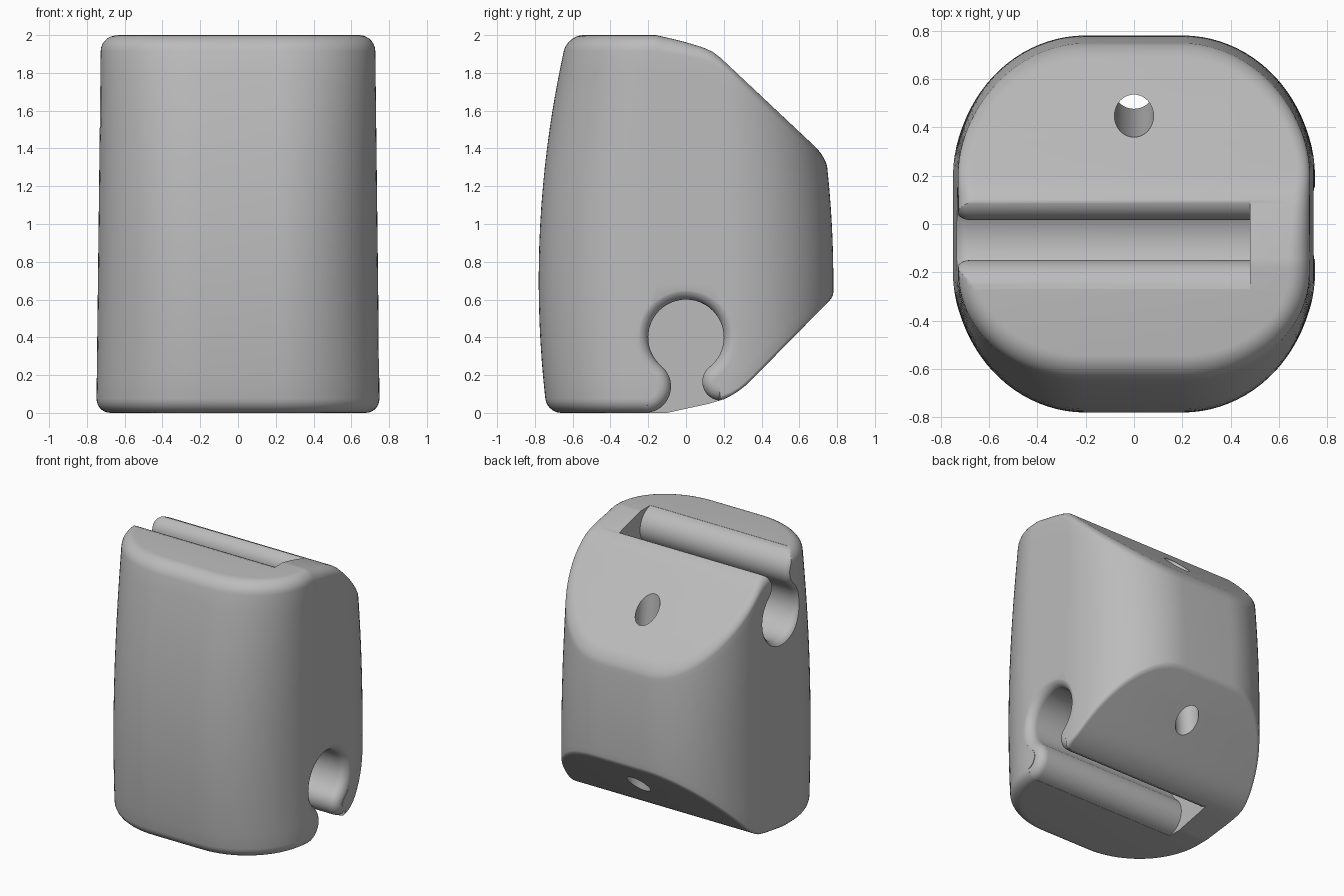
import bpy, bmesh, math
from math import sin, cos, pi, radians
from mathutils import Vector, Matrix

cube = bpy.data.objects.get("Cube")
if cube:
    bpy.data.objects.remove(cube, do_unlink=True)

grey = bpy.data.materials.new("plain_grey")
grey.use_nodes = True
grey.diffuse_color = (0.5, 0.5, 0.5, 1)
grey.node_tree.nodes["Principled BSDF"].inputs["Base Color"].default_value = (0.5, 0.5, 0.5, 1)

# Side profile of the upper and lower faces, as (y, z)
TOP = [(-1, 2), (-.16, 2), (-.08, 1.982), (0, 1.962), (.09, 1.935), (.14, 1.912),
       (.18, 1.882), (.22, 1.845), (.72, 1.375), (.9, 1.206)]
BOTTOM = [(-1, 0), (-.1, 0), (0, .022), (.12, .048), (.2, .072), (.26, .102),
          (.31, .14), (.36, .188), (.77, .605), (.9, .737)]
CORE = 0.2          # half size of the flat part of each side


def height(profile, y):
    for (y0, z0), (y1, z1) in zip(profile, profile[1:]):
        if y <= y1:
            return z0 + (z1 - z0) * (y - y0) / (y1 - y0)
    return profile[-1][1]


def blend(y, a, b):
    t = min(max((y + .1) / .35, 0), 1)
    return a + (b - a) * t


def make_object(name, bm):
    bmesh.ops.recalc_face_normals(bm, faces=bm.faces)
    mesh = bpy.data.meshes.new(name)
    bm.to_mesh(mesh)
    bm.free()
    mesh.materials.append(grey)
    obj = bpy.data.objects.new(name, mesh)
    bpy.context.collection.objects.link(obj)
    return obj


def bridge(bm, a, b):
    n = len(a)
    for i in range(n):
        bm.faces.new((a[i], a[(i + 1) % n], b[(i + 1) % n], b[i]))


# Half outline seen from above, front to back: (centre y, angle)
ARC, SIDE = 22, 20
outline = [(-CORE, -pi / 2 + pi / 2 * i / ARC) for i in range(ARC)]
outline += [(-CORE + 2 * CORE * i / SIDE, 0) for i in range(SIDE)]
outline += [(CORE, pi / 2 * i / ARC) for i in range(ARC + 1)]


def section(column, z, inset):
    """Point of the bulging, slightly tapered body at a given height."""
    cy, a = column
    width = .75 - .012 * z - CORE - inset
    depth = .78 - .09 * (z - .7) ** 2 - CORE - inset
    return Vector((CORE + width * cos(a), cy + depth * sin(a), z))


def rim(column, profile, radii, a, sign):
    """Point on the rounded edge between the wall and an end face."""
    z = 1
    for _ in range(12):
        y = section(column, z, 0).y
        r = blend(y, *radii)
        p = section(column, z, r * (1 - cos(a)))
        z = height(profile, p.y) + sign * r * (1 - sin(a))
    return section(column, z, r * (1 - cos(a)))


def body():
    bm = bmesh.new()
    steps, rows = 7, 18
    low_r, high_r = (.075, .02), (.085, .05)
    rings = []
    for i in range(steps, -1, -1):
        rings.append([rim(c, BOTTOM, low_r, pi / 2 * i / steps, 1) for c in outline])
    high = [[rim(c, TOP, high_r, pi / 2 * i / steps, -1) for c in outline]
            for i in range(steps + 1)]
    low = rings[-1]
    for k in range(1, rows):
        t = k / rows
        rings.append([section(c, p.z + (q.z - p.z) * t, 0)
                      for c, p, q in zip(outline, low, high[0])])
    rings += high
    loops = []
    for ring in rings:
        right = [bm.verts.new(p) for p in ring]
        left = [bm.verts.new((-p.x, p.y, p.z)) for p in reversed(ring)]
        loops.append(right + left)
    for a, b in zip(loops, loops[1:]):
        bridge(bm, a, b)
    # End faces are strips running straight across
    for loop in (loops[0], loops[-1]):
        n = len(loop)
        for i in range(len(outline) - 1):
            bm.faces.new((loop[i], loop[i + 1], loop[n - 2 - i], loop[n - 1 - i]))
    return make_object("body", bm)


def lip(side, radius, drop):
    """Rounded lip touching the round channel: centre and tangent angle."""
    z = drop + radius
    y = math.sqrt((.2 + radius) ** 2 - (.4 - z) ** 2)
    return side * y, z, math.atan2(.4 - z, -side * y)


def channel_profile():
    """Keyhole outline as (y, z, normal y, normal z)."""
    pts = []
    front = lip(-1, .14, 0)
    back = lip(1, .1, .065)
    fa, ba = front[2], back[2]
    n = 14
    pts.append((front[0], -.15, 0, 0))
    for i in range(n):                       # front lip, from below upward
        a = radians(-82) + (fa - radians(-82)) * i / n
        pts.append((front[0] + .14 * cos(a), front[1] + .14 * sin(a), -cos(a), -sin(a)))
    start, end = fa - pi, ba - pi            # round channel, over the top
    while start > -pi / 2:
        start -= 2 * pi
    m = 44
    for i in range(m + 1):
        a = start + (end - 2 * pi - start) * i / m if end > start else start + (end - start) * i / m
        pts.append((.2 * cos(a), .4 + .2 * sin(a), cos(a), sin(a)))
    for i in range(1, n + 1):                # back lip, downward
        a = ba + (radians(262) - ba) * i / n
        pts.append((back[0] + .1 * cos(a), back[1] + .1 * sin(a), -cos(a), -sin(a)))
    pts.append((back[0], -.15, 0, 0))
    return pts


def channel_cutter(name):
    bm = bmesh.new()
    flare, steps = .065, 8
    stations = [(-.48, 0)]
    for i in range(steps + 1):
        a = pi / 2 * i / steps
        stations.append((.745 - flare * (1 - sin(a)), flare * (1 - cos(a))))
    stations.append((.95, flare))
    loops = [[bm.verts.new((x, y + ny * d, z + nz * d)) for y, z, ny, nz in channel_profile()]
             for x, d in stations]
    for a, b in zip(loops, loops[1:]):
        bridge(bm, a, b)
    bm.faces.new(loops[0])
    bm.faces.new(loops[-1])
    return make_object(name, bm)


def hole_cutter():
    top, low = Vector((0, .425, 1.9)), Vector((0, .575, .1))
    axis = top - low
    bm = bmesh.new()
    turn = axis.to_track_quat('Z', 'Y').to_matrix().to_4x4()
    bmesh.ops.create_cone(bm, cap_ends=True, segments=40, radius1=.081, radius2=.081,
                          depth=axis.length, matrix=Matrix.Translation((top + low) / 2) @ turn)
    return make_object("cord_hole_cutter", bm)


block = body()
lower = channel_cutter("lower_channel_cutter")
upper = channel_cutter("upper_channel_cutter")
# Upper channel is the lower one turned over and set forward
upper.data.transform(Matrix.Translation((0, -.07, 2)) @ Matrix.Rotation(pi, 4, 'Y'))

bpy.context.view_layer.objects.active = block
for cutter in (lower, upper, hole_cutter()):
    cut = block.modifiers.new(cutter.name, 'BOOLEAN')
    cut.operation, cut.solver, cut.object = 'DIFFERENCE', 'EXACT', cutter
    bpy.ops.object.modifier_apply(modifier=cut.name)
    bpy.data.objects.remove(cutter, do_unlink=True)

bpy.ops.object.select_all(action='DESELECT')
block.select_set(True)
bpy.ops.object.shade_smooth_by_angle(angle=radians(35))
